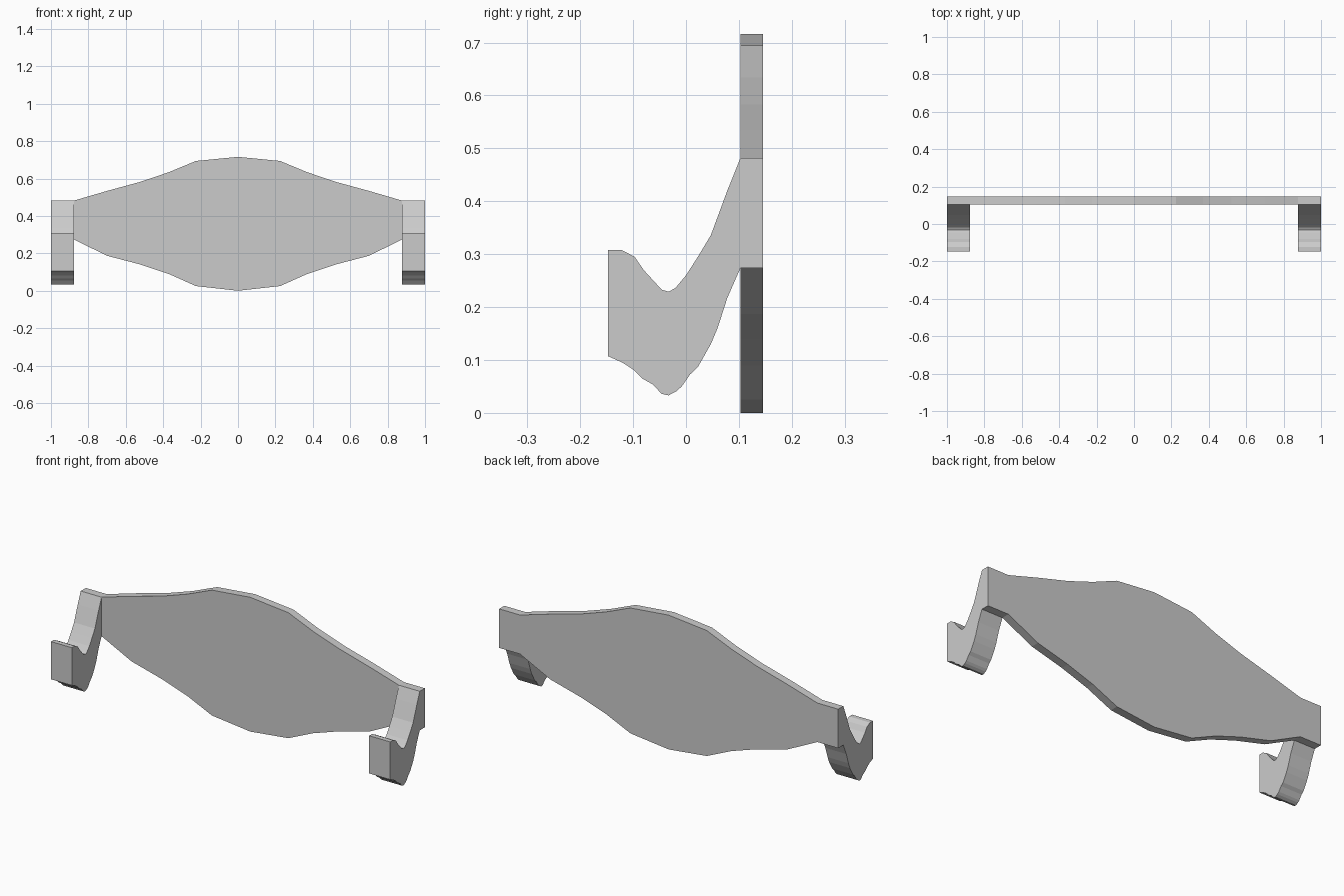
import bpy, bmesh
from mathutils import Vector

if "Cube" in bpy.data.objects:
    bpy.data.objects.remove(bpy.data.objects["Cube"])

BACK, FRONT = 0.146, 0.103   # plate thickness range in y
INNER, OUTER = 0.877, 1.0    # arm width range in x


def prism(points, shift):
    """Closed prism from a 3D outline moved along a vector."""
    bm = bmesh.new()
    a = [bm.verts.new(p) for p in points]
    b = [bm.verts.new(Vector(p) + Vector(shift)) for p in points]
    bm.faces.new(a)
    bm.faces.new(b[::-1])
    for i in range(len(a)):
        j = (i + 1) % len(a)
        bm.faces.new((a[i], b[i], b[j], a[j]))
    bmesh.ops.recalc_face_normals(bm, faces=bm.faces)
    return bm


def finish(bm, name, hidden):
    """Remove faces buried in a joint and make the object."""
    bm.normal_update()
    buried = [f for f in bm.faces if hidden(f)]
    bmesh.ops.delete(bm, geom=buried, context='FACES_ONLY')
    mesh = bpy.data.meshes.new(name)
    bm.to_mesh(mesh)
    bm.free()
    obj = bpy.data.objects.new(name, mesh)
    bpy.context.collection.objects.link(obj)


# Curved plate, symmetric outline in x and z
top = [(0, 0.716), (0.225, 0.694), (0.37, 0.634), (0.52, 0.583),
       (0.70, 0.534), (INNER, 0.482), (OUTER, 0.482)]
bottom = [(OUTER, 0.274), (INNER, 0.274), (0.70, 0.187), (0.52, 0.14),
          (0.37, 0.09), (0.225, 0.025), (0, 0)]
half = top + bottom
outline = half + [(-x, z) for x, z in half[-2:0:-1]]
plate = prism([(x, FRONT, z) for x, z in outline], (0, BACK - FRONT, 0))
for x in (-INNER, INNER):
    bmesh.ops.bisect_plane(plate, geom=plate.verts[:] + plate.edges[:] + plate.faces[:],
                           plane_co=(x, 0, 0), plane_no=(1, 0, 0))
finish(plate, "plate", lambda f: f.normal.y < -0.9
       and abs(f.calc_center_median().x) > INNER)

# Hooked arms at both ends
hook = [(-0.147, 0.308), (-0.122, 0.308), (-0.097, 0.295), (-0.08, 0.27),
        (-0.046, 0.233), (-0.033, 0.229), (-0.02, 0.236), (0, 0.26),
        (0.023, 0.296), (0.047, 0.336), (0.078, 0.42), (FRONT, 0.482),
        (FRONT, 0.274), (0.078, 0.217), (0.06, 0.161), (0.047, 0.13),
        (0.022, 0.086), (0.008, 0.073), (-0.008, 0.05), (-0.018, 0.041),
        (-0.033, 0.033), (-0.046, 0.036), (-0.063, 0.054), (-0.083, 0.065),
        (-0.1, 0.082), (-0.12, 0.095), (-0.147, 0.107)]
for side, name in ((-1, "left_hook"), (1, "right_hook")):
    arm = prism([(side * INNER, y, z) for y, z in hook],
                (side * (OUTER - INNER), 0, 0))
    finish(arm, name, lambda f: f.normal.y > 0.99
           and f.calc_center_median().y > FRONT - 0.001)
